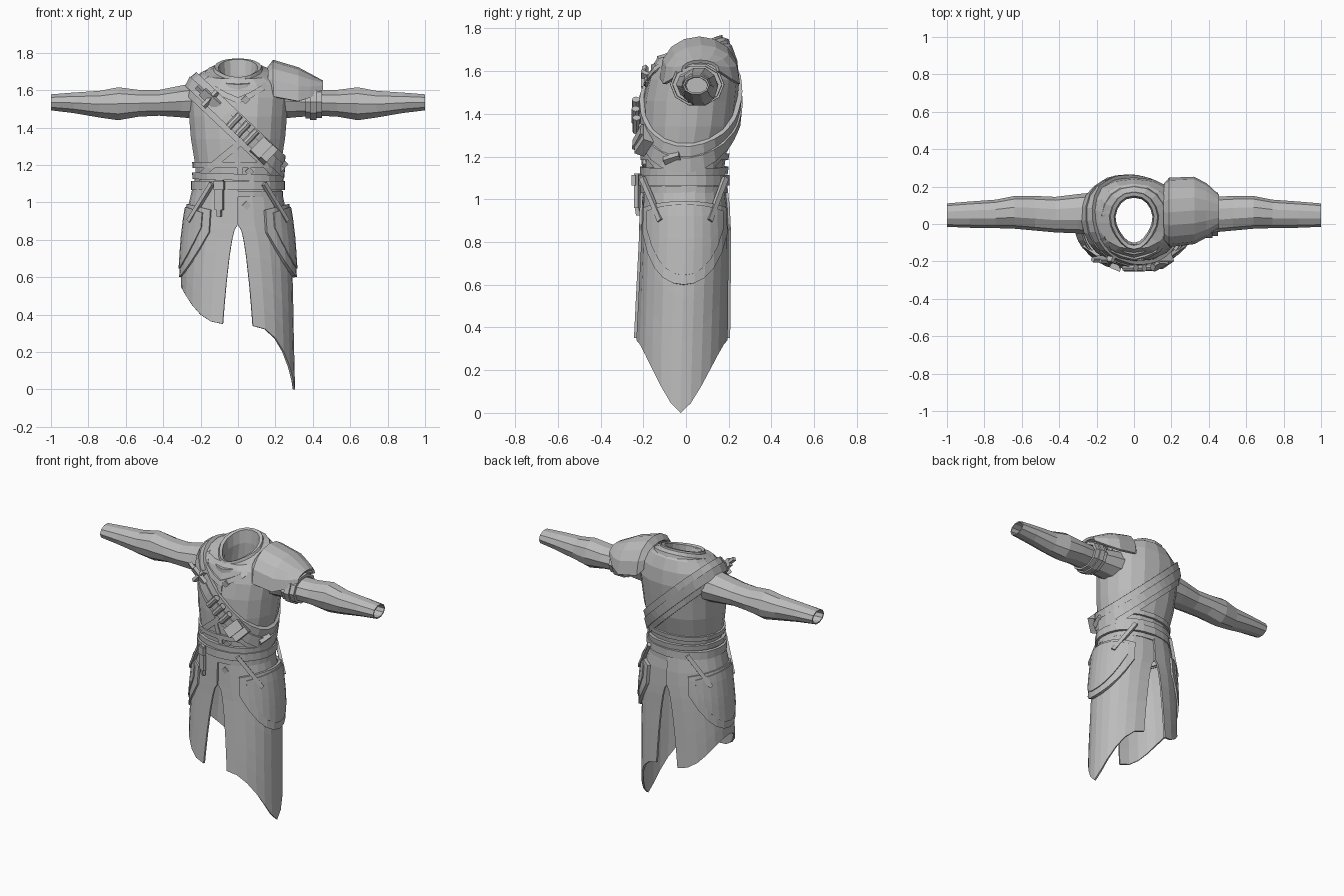
import bpy, bmesh, math
from math import sin, cos, pi, radians
from mathutils import Vector
from mathutils.bvhtree import BVHTree

if "Cube" in bpy.data.objects:
    bpy.data.objects.remove(bpy.data.objects["Cube"])

grey = bpy.data.materials.new("grey cloth")
grey.diffuse_color = (0.5, 0.5, 0.5, 1)
grey.use_nodes = True
grey.node_tree.nodes["Principled BSDF"].inputs["Base Color"].default_value = grey.diffuse_color


def build(name, verts, faces, thick=0, offset=-1):
    me = bpy.data.meshes.new(name)
    me.from_pydata(verts, [], faces)
    bm = bmesh.new()
    bm.from_mesh(me)
    bmesh.ops.recalc_face_normals(bm, faces=bm.faces)
    bm.to_mesh(me)
    bm.free()
    me.materials.append(grey)
    ob = bpy.data.objects.new(name, me)
    bpy.context.collection.objects.link(ob)
    if thick:
        m = ob.modifiers.new("thickness", 'SOLIDIFY')
        m.thickness, m.offset = thick, offset
    return ob


def loft(rings, closed=True, loop=False):
    """Quads between equal-length rows of points."""
    n, m = len(rings[0]), len(rings)
    verts = [p for r in rings for p in r]
    faces = [(i * n + j, i * n + (j + 1) % n, (i + 1) % m * n + (j + 1) % n, (i + 1) % m * n + j)
             for i in range(m if loop else m - 1) for j in range(n if closed else n - 1)]
    return verts, faces


def lerp(table, z):
    """Interpolate rows (key, values...) sorted by falling key."""
    for a, b in zip(table, table[1:]):
        if z >= b[0]:
            t = min(1, max(0, (a[0] - z) / (a[0] - b[0])))
            return [p + (q - p) * t for p, q in zip(a[1:], b[1:])]
    return table[-1][1:]


def ring(z, rx, yf, yb, tilt=0, point=0, n=18):
    pts = []
    for k in range(n):
        a = 2 * pi * (k + 0.5) / n
        s, c = sin(a), cos(a)
        x = rx * math.copysign(abs(c) ** 0.88, c) * (1 - point * max(0, -s))
        pts.append((x, (yf + yb) / 2 + (yb - yf) / 2 * s, z + tilt * s))
    return pts


# torso
tv, tf = loft([ring(*r) for r in [
    (1.02, .225, -.195, .175), (1.12, .225, -.195, .175), (1.22, .235, -.2, .19), (1.34, .255, -.205, .225),
    (1.46, .265, -.2, .24), (1.56, .275, -.18, .25), (1.64, .255, -.155, .24, .01),
    (1.69, .2, -.135, .215, .03), (1.71, .13, -.11, .17, .05)]])
build("torso", tv, tf)
tree = BVHTree.FromPolygons([Vector(v) for v in tv], tf)

# collar, two layers folded into the neck opening
build("outer_collar", *loft([ring(*r) for r in [
    (1.655, .19, -.165, .21, .06, .3), (1.69, .175, -.165, .2, .06, .3), (1.7, .14, -.13, .17, .06, .3)]]))
build("inner_collar", *loft([ring(*r) for r in [
    (1.67, .15, -.145, .18, .05, .3), (1.72, .128, -.135, .17, .05, .3), (1.715, .108, -.115, .15, .05, .3),
    (1.65, .1, -.1, .14, .03, .3), (1.56, .12, -.1, .14, 0, .3)]]))


def wrap(name, centre, normal, width, off=.015, a0=0, a1=360, n=32):
    """Band laid on the torso where a plane cuts it."""
    c, nn, v = Vector(centre), Vector(normal).normalized(), Vector((0, 1, 0))
    u = v.cross(nn)
    full = a1 - a0 == 360
    rows = []
    for k in range(n if full else n + 1):
        a = radians(a0 + (a1 - a0) * k / n)
        d = u * cos(a) + v * sin(a)
        row = []
        for side in (-1, 1):
            o = c + nn * side * width / 2
            hit = tree.ray_cast(o + d, -d)[0] or o + d * .2
            pair = [hit + d * off, hit - d * .01]
            row += pair if side > 0 else pair[::-1]
        rows.append(row)
    return build(name, *loft(rows, loop=full))


# chest straps over the right shoulder to the left hip
diag = (.685, 0, .728)
for name, z, w, off in (("upper_chest_strap", 1.452, .052, .022), ("middle_chest_strap", 1.395, .055, .03),
                        ("lower_chest_strap", 1.34, .04, .016)):
    wrap(name, (0, .02, z), diag, w, off)
# waist bands and front wrap
wrap("belt", (0, 0, 1.09), (0, 0, 1), .05, .028)
wrap("lower_belt", (0, 0, 1.045), (0, 0, 1), .03, .018)
wrap("waist_band", (0, 0, 1.135), (.03, 0, 1), .035, .02)
wrap("back_band", (0, 0, 1.2), (0, -.15, 1), .03, .014)
wrap("front_wrap", (0, 0, 1.31), (-.64, 0, .77), .035, .012, -190, -88, 10)


def front(x, z, off=0):
    hit = tree.ray_cast(Vector((x, -1, z)), Vector((0, 1, 0)))[0]
    return Vector((x, (hit.y if hit else -.2) - off, z))


def strip(name, pts, w, off=.008):
    rows = []
    for k, (x, z) in enumerate(pts):
        a, b = pts[max(0, k - 1)], pts[min(len(pts) - 1, k + 1)]
        d = Vector((b[0] - a[0], b[1] - a[1])).normalized() * w / 2
        l, r = (x - d.y, z + d.x), (x + d.y, z - d.x)
        rows.append([front(*l, off), front(*r, off), front(*r, -.01), front(*l, -.01)])
    build(name, *loft(rows))


# lapels and closure
for s in (-1, 1):
    strip("lapel", [(.17 * s, 1.665), (.13 * s, 1.61), (.07 * s, 1.575), (0, 1.545)], .03, .012)
strip("closure_flap", [(0, 1.55), (0, 1.4), (-.02, 1.28), (.01, 1.18), (.02, 1.06)], .03)

# skirt outline by height: half width, front, back
SKIRT = [(1.08, .23, -.2, .18), (.95, .262, -.205, .195), (.8, .28, -.21, .2), (.6, .293, -.222, .2),
         (.3, .298, -.24, .2), (0, .305, -.24, .19)]


def skirt_point(th, z, side, off=0):
    rx, yf, yb = lerp(SKIRT, z)
    ry = (yb - yf) / 2 + off
    return (side * (rx + off) * cos(th) ** .85, (yf + yb) / 2 + ry * sin(th), z)


# skirt panels with front and back slits, left one long
for side, name in ((1, "long_skirt_panel"), (-1, "short_skirt_panel")):
    rows = []
    for s in (0, .15, .27, .31, .38, .5, .7, .85, 1):
        row = []
        for j in range(13):
            t = j / 12
            sn = abs(sin(pi * (t - .5)))
            zb = .34 * sn ** 1.5 if side > 0 else .55 - .2 * sn ** 2
            z = 1.08 + (zb - 1.08) * s
            gap = .08 * (max(0, .88 - z) / .54) ** .5
            th0 = math.acos(min(1, (gap / lerp(SKIRT, z)[0]) ** (1 / .85)))
            row.append(skirt_point(th0 * (2 * t - 1), z, side))
        rows.append(row)
    build(name, *loft(rows, closed=False), thick=.012, offset=-side)


# hip plates with a raised inner panel
def hip_plate(name, side, ang, top, low, rise, off):
    rows = []
    for i in range(7):
        row = []
        for j in range(11):
            t = j / 5 - 1
            zt, zb = top - .03 * t * t, low + rise * abs(t) ** 2.2
            row.append(skirt_point(radians(ang) * t, zt + (zb - zt) * i / 6, side, off))
        rows.append(row)
    build(name, *loft(rows, closed=False), thick=.02, offset=0)


for side in (1, -1):
    hip_plate("hip_plate", side, 62, .99, .6, .24, .012)
    hip_plate("hip_plate_panel", side, 52, .975, .645, .22, .018)


def bar(name, p, q, w, t):
    """Flat box from p to q, standing off the body."""
    p, q = Vector(p), Vector(q)
    d = (q - p).normalized()
    o = Vector(((p.x + q.x) / 2, (p.y + q.y) / 2, 0)).normalized()
    s = d.cross(o).normalized() * w / 2
    o = s.cross(d).normalized() * t / 2
    v, f = loft([[c + s + o, c - s + o, c - s - o, c + s - o] for c in (p, q)])
    build(name, v, f + [(0, 1, 2, 3), (4, 5, 6, 7)])


# hanging straps holding the hip plates
for s in (-1, 1):
    bar("front_hip_strap", (.14 * s, -.205, 1.1), (.262 * s, -.12, .9), .025, .02)
    bar("back_hip_strap", (.14 * s, .185, 1.1), (.262 * s, .11, .9), .025, .02)
# belt tongue and buckle
bar("belt_tongue", (-.1, -.225, 1.12), (-.1, -.225, .96), .045, .02)
bar("belt_tongue_tip", (-.1, -.225, .96), (-.1, -.22, .925), .025, .02)
bar("belt_buckle", (-.1, -.235, 1.115), (-.1, -.235, 1.065), .06, .02)

# buttons, turned to diamonds
for x, z in ((.04, 1.55), (.06, 1.165), (.045, 1.31), (.045, .985)):
    c = front(x, max(z, 1.03), .004)
    c.z = z
    bar("button", c + Vector((-.012, 0, -.012)), c + Vector((.012, 0, .012)), .034, .022)

# gear on the chest strap
along, across = Vector((.73, 0, -.685)), Vector((.685, 0, .73))
for x, z in ((-.02, 1.435), (.025, 1.392), (.07, 1.35)):
    c = front(x, z, .036)
    rows = [[c + across * h + (along * cos(a) + Vector((0, 1, 0)) * sin(a)) * .019
             for a in (2 * pi * k / 8 for k in range(8))] for h in (-.045, .045)]
    v, f = loft(rows)
    build("vial", v, f + [tuple(range(8)), tuple(range(8, 16))])
c = front(.14, 1.275, .03)
bar("pouch", c - along * .055, c + along * .05, .1, .05)
bar("pouch_flap", c - along * .055 + Vector((0, -.022, 0)), c + along * .01 + Vector((0, -.026, 0)), .108, .022)
c = front(.225, 1.2, .012)
bar("small_pouch", c - along * .04, c + along * .03, .08, .04)
c = front(-.14, 1.545, .036)
bar("knife_sheath", c - along * .07, c + along * .045, .05, .022)
bar("knife_guard", c - along * .012 - across * .055, c - along * .012 + across * .055, .02, .03)
bar("knife_grip", c - along * .11, c - along * .07, .022, .022)

# sleeves: x, low z, high z, front y, back y
ARM = [(.2, 1.44, 1.65, -.06, .17), (.3, 1.45, 1.63, -.05, .16), (.42, 1.46, 1.605, -.045, .145),
       (.53, 1.455, 1.605, -.035, .15), (.64, 1.435, 1.62, -.025, .15), (.74, 1.45, 1.6, -.022, .13),
       (.88, 1.475, 1.59, -.02, .12), (1, 1.49, 1.58, -.015, .11)]


def arm_ring(r, side, grow=0, n=10):
    x, z0, z1, y0, y1 = r
    return [(side * x, (y0 + y1) / 2 + ((y1 - y0) / 2 + grow) * cos(2 * pi * k / n),
             (z0 + z1) / 2 + ((z1 - z0) / 2 + grow) * sin(2 * pi * k / n)) for k in range(n)]


for side in (1, -1):
    rows = [arm_ring(r, side) for r in ARM]
    rows += [arm_ring(ARM[-1], side, -.008), arm_ring((.86,) + ARM[-2][1:], side, -.02)]
    v, f = loft(rows)
    build("sleeve", v, f + [tuple(range(len(v) - 10, len(v)))])

# left upper arm cuff
band = lambda x, g: arm_ring((x, 1.465, 1.61, -.045, .15), 1, g)
build("arm_cuff", *loft([band(.36, 0), band(.36, .022), band(.45, .018), band(.45, 0)], loop=True))
build("arm_cuff_strap", *loft([band(.385, .01), band(.385, .03), band(.42, .029), band(.42, .01)], loop=True))

# left shoulder pad: x, rim z, top z, front y, back y
rows = []
for x, zb, zt, y0, y1 in ((.165, 1.6, 1.72, -.09, .21), (.19, 1.565, 1.755, -.115, .24), (.32, 1.54, 1.715, -.1, .245),
                          (.385, 1.56, 1.68, -.065, .21), (.45, 1.6, 1.645, -.015, .15)):
    rows.append([(x, (y0 + y1) / 2 - (y1 - y0) / 2 * cos(pi * k / 8),
                  zb + (zt - zb) * sin(pi * k / 8) ** .8) for k in range(9)])
build("shoulder_pad", *loft(rows, closed=False), thick=.016, offset=0)
